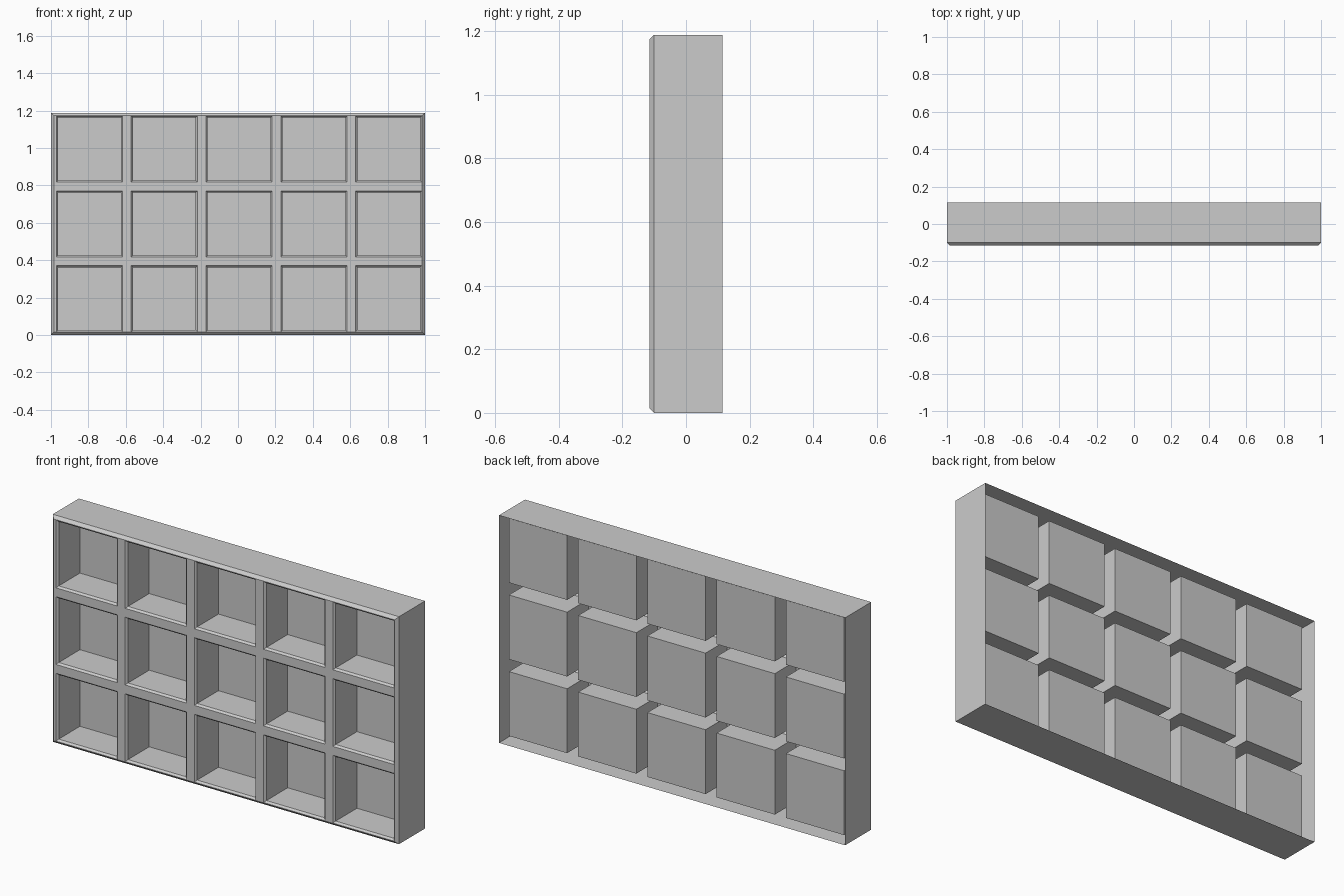
import bpy, bmesh

if "Cube" in bpy.data.objects:
    bpy.data.objects.remove(bpy.data.objects["Cube"])

W, H, D = 1.0, 1.188, 0.115          # half width, height, half depth
CHAMFER = 0.015                      # outer front edge
PITCH, HALF, INNER = 0.4, 0.177, 0.168
BACK = 0.07                          # rear of the pockets
CX = [0.006 + PITCH * i for i in range(-2, 3)]
CZ = [H / 2 + PITCH * j for j in range(-1, 2)]

bm = bmesh.new()


def ring(cx, cz, hx, hz, y):
    return [bm.verts.new((cx + sx * hx, y, cz + sz * hz))
            for sx, sz in ((-1, -1), (1, -1), (1, 1), (-1, 1))]


def loft(rings, cap=False):
    for a, b in zip(rings, rings[1:]):
        for i in range(4):
            k = (i + 1) % 4
            bm.faces.new((a[i], a[k], b[k], b[i]))
    if cap:
        bm.faces.new(rings[-1])


# outer shell: chamfered front edge, open back
loft([ring(0, H / 2, W - CHAMFER, H / 2 - CHAMFER, -D),
      ring(0, H / 2, W, H / 2, -D + CHAMFER),
      ring(0, H / 2, W, H / 2, D)])

# front lattice: grid with the pocket openings left out
xs = [-W + CHAMFER] + [c + s * HALF for c in CX for s in (-1, 1)] + [W - CHAMFER]
zs = [CHAMFER] + [c + s * HALF for c in CZ for s in (-1, 1)] + [H - CHAMFER]
for i in range(len(xs) - 1):
    for j in range(len(zs) - 1):
        if i % 2 and j % 2:
            continue
        bm.faces.new([bm.verts.new((x, -D, z)) for x, z in (
            (xs[i], zs[j]), (xs[i + 1], zs[j]),
            (xs[i + 1], zs[j + 1]), (xs[i], zs[j + 1]))])

# pockets: bevelled mouth, straight walls, flat rear
for x in CX:
    for z in CZ:
        loft([ring(x, z, HALF, HALF, -D),
              ring(x, z, INNER, INNER, -D + 0.01),
              ring(x, z, INNER, INNER, BACK)], cap=True)

bmesh.ops.remove_doubles(bm, verts=bm.verts, dist=0.0002)
bmesh.ops.recalc_face_normals(bm, faces=bm.faces)
# the front must look towards -y
front = min(bm.faces, key=lambda f: f.calc_center_median().y)
if front.normal.y > 0:
    bmesh.ops.reverse_faces(bm, faces=bm.faces)

mesh = bpy.data.meshes.new("pocket_panel")
bm.to_mesh(mesh)
bm.free()
bpy.context.collection.objects.link(bpy.data.objects.new("pocket_panel", mesh))
